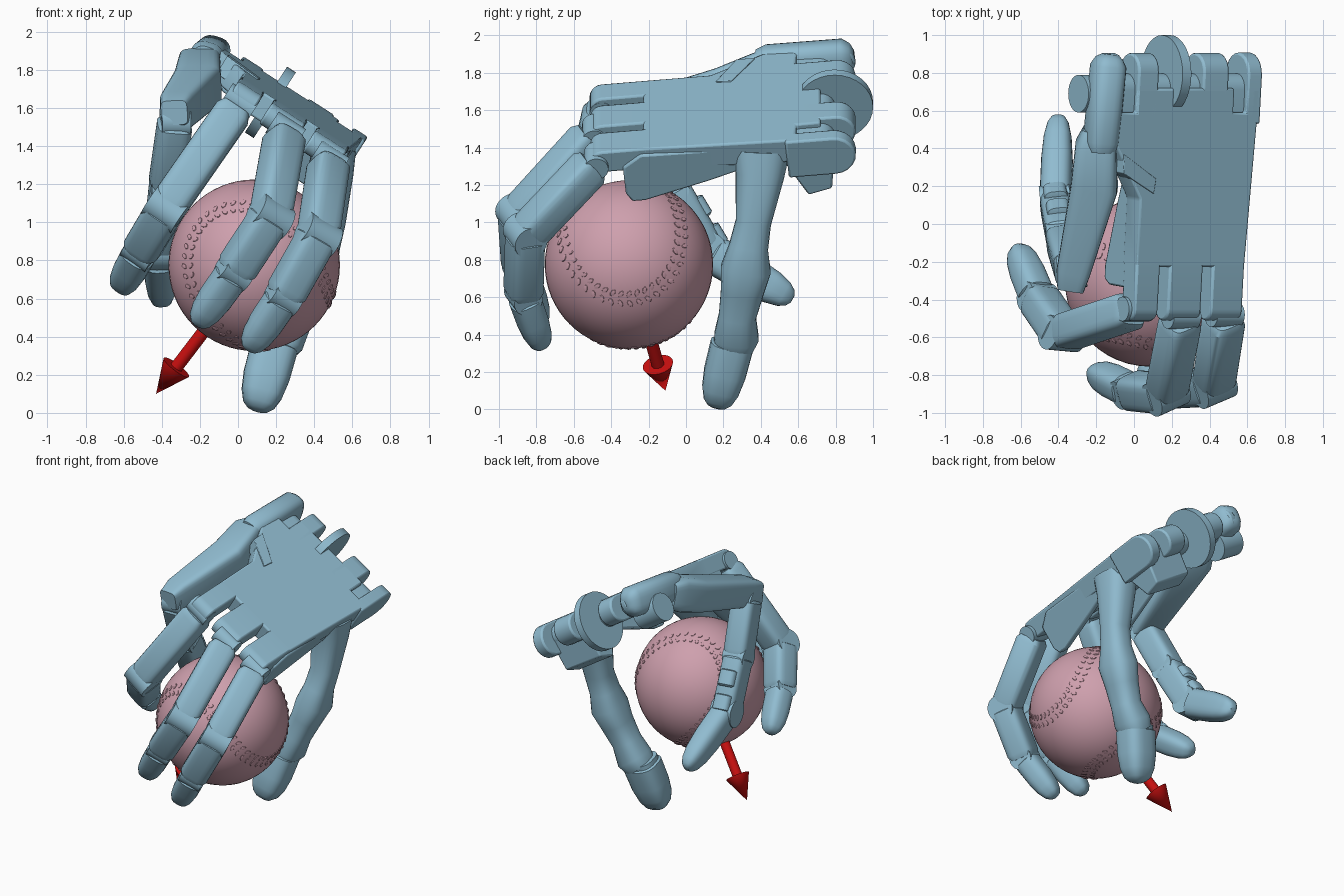
import bpy, bmesh, math
from mathutils import Vector, Matrix

cube = bpy.data.objects.get("Cube")
if cube:
    bpy.data.objects.remove(cube)


def material(name, rgb):
    m = bpy.data.materials.new(name)
    m.use_nodes = True
    m.diffuse_color = (*rgb, 1)
    m.node_tree.nodes["Principled BSDF"].inputs["Base Color"].default_value = (*rgb, 1)
    return m


BLUE = material("steel blue", (0.28, 0.50, 0.63))
PINK = material("dusty pink", (0.62, 0.35, 0.42))
RED = material("red", (0.60, 0.005, 0.005))


def finish(name, bm, mat, matrix=None, bevel=0):
    bmesh.ops.recalc_face_normals(bm, faces=bm.faces[:])
    mesh = bpy.data.meshes.new(name)
    bm.to_mesh(mesh)
    bm.free()
    mesh.materials.append(mat)
    ob = bpy.data.objects.new(name, mesh)
    bpy.context.collection.objects.link(ob)
    if matrix:
        ob.matrix_world = matrix
    if bevel:
        mod = ob.modifiers.new("soft edges", "BEVEL")
        mod.width, mod.segments, mod.limit_method = bevel, 2, "ANGLE"
    bpy.ops.object.select_all(action="DESELECT")
    bpy.context.view_layer.objects.active = ob
    ob.select_set(True)
    bpy.ops.object.shade_smooth_by_angle(angle=math.radians(35))
    return ob


def frame(origin, x, y):
    """Orthonormal frame from two directions."""
    x = Vector(x).normalized()
    z = x.cross(Vector(y)).normalized()
    m = Matrix((x, z.cross(x), z)).transposed().to_4x4()
    m.translation = Vector(origin)
    return m


def prism(name, pts, axis, lo, hi, matrix, bevel=0.012):
    """Extrude a flat outline along the width (u) or the normal (n)."""
    bm = bmesh.new()
    put = (lambda p, h: (h, *p)) if axis == "u" else (lambda p, h: (*p, h))
    a, b = ([bm.verts.new(put(p, h)) for p in pts] for h in (lo, hi))
    bm.faces.new(a)
    bm.faces.new(b)
    for i in range(len(pts)):
        j = (i + 1) % len(pts)
        bm.faces.new((a[i], a[j], b[j], b[i]))
    return finish(name, bm, BLUE, matrix, bevel)


def loft(name, stations, side, power=4, sides=24):
    """Skin rounded-box sections (centre, width, depth) along a path."""
    bm = bmesh.new()
    pts = [Vector(s[0]) for s in stations]
    rings = []
    for i, (c, w, d) in enumerate(stations):
        t = (pts[min(i + 1, len(pts) - 1)] - pts[max(i - 1, 0)]).normalized()
        s = (Vector(side) - t * t.dot(Vector(side))).normalized()
        up = t.cross(s)
        ring = []
        for k in range(sides):
            a = math.tau * (k + 0.5) / sides
            f = lambda v: math.copysign(abs(v) ** (2 / power), v) / 2
            ring.append(bm.verts.new(pts[i] + s * w * f(math.cos(a)) + up * d * f(math.sin(a))))
        rings.append(ring)
    for a, b in zip(rings, rings[1:]):
        for k in range(sides):
            j = (k + 1) % sides
            bm.faces.new((a[k], a[j], b[j], b[k]))
    bm.faces.new(rings[0])
    bm.faces.new(rings[-1])
    return finish(name, bm, BLUE)


LINK = ((0, 0.8), (0.06, 1), (0.9, 1), (1, 0.85))
TIP = ((0, 0.88), (0.08, 0.88), (0.1, 1), (0.5, 0.98), (0.75, 0.87), (0.9, 0.68), (0.97, 0.45), (1, 0.2))


def segment(name, p, q, side, w, d, profile=LINK, power=4):
    p, q = Vector(p), Vector(q)
    return loft(name, [(p.lerp(q, t), w * s, d * s) for t, s in profile], side, power)


def rod(name, p, q, r0, r1, mat, sides=32):
    p, q = Vector(p), Vector(q)
    bm = bmesh.new()
    bmesh.ops.create_cone(bm, cap_ends=True, segments=sides, radius1=r0, radius2=r1, depth=(q - p).length)
    rot = (q - p).to_track_quat("Z", "Y").to_matrix().to_4x4()
    return finish(name, bm, mat, Matrix.Translation((p + q) / 2) @ rot)


def joint(name, c, axis, r, width):
    c, half = Vector(c), Vector(axis).normalized() * width / 2
    return rod(name, c - half, c + half, r, r, BLUE)


def stadium(v0, v1, n0, n1):
    """Side outline with a round end at v1."""
    r, mid = (n1 - n0) / 2, (n0 + n1) / 2
    s = 1 if v1 > v0 else -1
    arc = [math.pi * (k / 10 - 0.5) for k in range(11)]
    return [(v0, n0)] + [(v1 - s * r + s * r * math.cos(a), mid + r * math.sin(a)) for a in arc] + [(v0, n1)]


# Palm: tilted plate with rear slots, deep side walls below it, front and rear knuckle tabs
PALM = frame((0.27, 0.15, 1.64), (0.84, 0, -0.54), (0.04, 1, 0.09))
U = PALM.to_3x3() @ Vector((1, 0, 0))
outline = [(-0.28, -0.38), (0.4, -0.38), (0.44, 0.57)]
for lo, hi in ((0.28, 0.36), (-0.42, -0.33)):
    outline += [(hi, 0.57), (hi, 0.44), (lo, 0.44), (lo, 0.57)]
outline += [(-0.47, 0.57), (-0.47, 0.3), (-0.28, -0.02)]
prism("palm_plate", outline, "n", -0.14, 0, PALM)
WALL = [(-0.5, -0.1), (-0.5, -0.27), (-0.47, -0.32), (-0.4, -0.32), (-0.05, -0.23), (0.25, -0.14), (0.25, -0.04), (-0.4, -0.03)]
for name, lo, hi in (("left", 0.36, 0.415), ("right", -0.278, -0.235)):
    prism(f"{name}_palm_wall", WALL, "u", lo, hi, PALM)
for i, (lo, hi) in enumerate(((-0.28, -0.13), (-0.07, 0.14), (0.2, 0.4))):
    prism(f"front_knuckle_{i + 1}", stadium(-0.3, -0.67, -0.13, 0), "u", lo, hi, PALM)
for i, (lo, hi, low) in enumerate(((-0.47, -0.42, -0.18), (-0.33, -0.2, -0.19), (0.08, 0.24, -0.2), (0.36, 0.45, -0.23))):
    prism(f"rear_knuckle_{i + 1}", stadium(0.38, 0.75, low, 0), "u", lo, hi, PALM)
prism("rear_axle_block", stadium(0.4, 0.64, -0.19, -0.03), "u", -0.42, 0.4, PALM)
prism("rear_mount", [(0.33, -0.1), (0.4, -0.24), (0.47, -0.38), (0.6, -0.35), (0.64, -0.1)], "u", 0.06, 0.4, PALM)
joint("rear_disc", (0.17, 0.795, 1.63), U, 0.205, 0.055)

# Three front fingers: knuckle, middle joint, last joint, tip
fingers = {
    "index": ((0.01, -0.45, 1.63), (-0.38, -0.58, 1.07), (-0.51, -0.39, 0.85), (-0.62, -0.12, 0.65)),
    "middle": ((0.25, -0.49, 1.48), (0.17, -0.9, 1.03), (-0.02, -0.88, 0.74), (-0.22, -0.78, 0.46)),
    "ring": ((0.48, -0.48, 1.33), (0.42, -0.86, 0.93), (0.24, -0.87, 0.61), (0.05, -0.77, 0.33)),
}
for name, (k, p, d, t) in fingers.items():
    k, p, d, t = map(Vector, (k, p, d, t))
    axis = (p - k).cross(t - p).normalized()
    joint(f"{name}_knuckle_pin", k, U, 0.065, 0.17)
    segment(f"{name}_lower_link", k.lerp(p, 0.05), p, axis, 0.2, 0.19)
    joint(f"{name}_middle_joint", p, axis, 0.092, 0.19)
    segment(f"{name}_upper_link", p, d, axis, 0.2, 0.19)
    joint(f"{name}_end_joint", d, axis, 0.08, 0.16)
    segment(f"{name}_tip", d, t, axis, 0.18, 0.17, TIP, 2.8)

# Rear opposing finger with swelling joints
rear = [((0.5, 0.4, 1.38), 0.24, 0.31), ((0.49, 0.395, 1.25), 0.23, 0.26), ((0.47, 0.36, 1.0), 0.19, 0.19),
        ((0.44, 0.335, 0.87), 0.19, 0.21), ((0.41, 0.32, 0.75), 0.23, 0.27), ((0.36, 0.3, 0.63), 0.2, 0.23),
        ((0.3, 0.275, 0.5), 0.19, 0.2), ((0.24, 0.27, 0.39), 0.23, 0.24), ((0.2, 0.255, 0.34), 0.2, 0.21)]
loft("rear_finger", rear, (1, 0, -0.4), 2.6)
segment("rear_finger_tip", (0.2, 0.255, 0.38), (0.1, 0.16, 0.01), (1, 0, -0.4), 0.25, 0.23, TIP, 3)

# Thumb: mount, slanted housing, two links with pads, tip
segment("thumb_mount", (-0.13, 0.9, 1.88), (-0.18, 0.38, 1.84), (1, 0, -0.3), 0.18, 0.21,
        ((0, 0.4), (0.04, 0.75), (0.12, 1), (0.9, 1), (1, 0.8)), 2.8)
joint("thumb_mount_drum", (-0.21, 0.69, 1.77), U, 0.1, 0.2)
loft("thumb_housing", [((-0.19, 0.5, 1.82), 0.16, 0.18), ((-0.2, 0.42, 1.8), 0.22, 0.24), ((-0.21, 0.2, 1.715), 0.25, 0.23),
                       ((-0.32, -0.25, 1.59), 0.18, 0.2), ((-0.335, -0.35, 1.575), 0.14, 0.13)], (1, 0.2, 0.1), 5)
prism("thumb_bracket", [(-0.4, 0.12), (-0.2, 0.01), (-0.19, 0.09), (-0.4, 0.22)], "n", -0.1, 0.008, PALM, 0.004)
a, b, c, e = (-0.33, -0.25, 1.53), (-0.38, -0.08, 1.18), (-0.415, 0.11, 0.85), (-0.4, 0.57, 0.59)
side = (1, 0.1, 0)
joint("thumb_base_joint", a, side, 0.09, 0.15)
segment("thumb_lower_link", a, b, side, 0.18, 0.2)
joint("thumb_middle_joint", b, side, 0.09, 0.16)
segment("thumb_upper_link", b, c, side, 0.17, 0.2)
joint("thumb_end_joint", c, side, 0.1, 0.16)
segment("thumb_tip", c, e, side, 0.17, 0.21, TIP, 2.8)
for i, t in enumerate((0.3, 0.75)):
    pad = Vector(b).lerp(Vector(c), t) + Vector((0, 0.02, 0.02))
    segment(f"thumb_pad_{i + 1}", pad, pad + Vector((-0.01, 0.06, -0.1)), side, 0.13, 0.2)

# Ball with a double row of stitches along its seam
CENTRE, R = Vector((0.085, -0.305, 0.775)), 0.45
bm = bmesh.new()
bmesh.ops.create_uvsphere(bm, u_segments=48, v_segments=32, radius=R)
finish("ball", bm, PINK, Matrix.Translation(CENTRE))


def seam(t, a=0.75):
    b = 1 - a
    x, y = a * math.cos(t) + b * math.cos(3 * t), a * math.sin(t) - b * math.sin(3 * t)
    z = 2 * math.sqrt(a * b) * math.sin(2 * t)
    return Vector(((x - y) / math.sqrt(2), (x + y) / math.sqrt(2), z)).normalized()


tilt = Matrix.Rotation(math.radians(12), 4, "X") @ Matrix.Rotation(math.radians(-36), 4, "Y")
bm = bmesh.new()
COUNT = 90
for i in range(COUNT):
    t = math.tau * i / COUNT
    p, run = seam(t), (seam(t + 0.01) - seam(t - 0.01)).normalized()
    across = p.cross(run)
    for s in (-1, 1):
        q = (p + across * s * 0.06).normalized() * R
        m = frame(q, across + run * s * 0.5, run) @ Matrix.Diagonal((0.024, 0.014, 0.007, 1))
        bmesh.ops.create_icosphere(bm, subdivisions=1, radius=1, matrix=m)
finish("ball_stitches", bm, PINK, Matrix.Translation(CENTRE) @ tilt)

# Direction arrow leaving the ball
tip = Vector((-0.43, -0.11, 0.1))
neck = tip + (CENTRE - tip).normalized() * 0.18
rod("arrow_shaft", CENTRE, neck, 0.034, 0.034, RED)
rod("arrow_head", neck, tip, 0.083, 0.0, RED)
